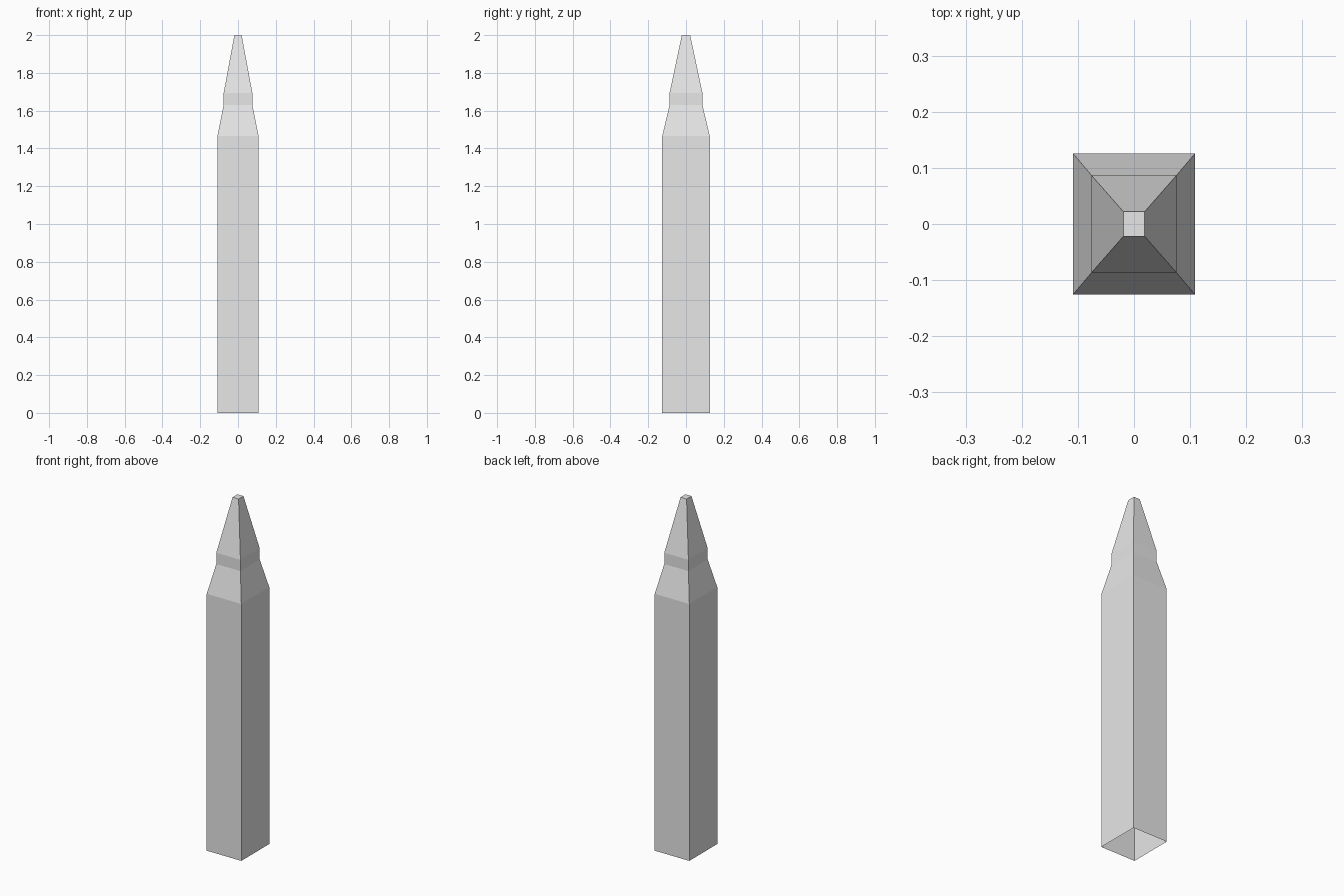
import bpy
import bmesh

cube = bpy.data.objects.get("Cube")
if cube:
    bpy.data.objects.remove(cube, do_unlink=True)

# Plain grey finish
grey = bpy.data.materials.new("light_grey")
grey.use_nodes = True
color = (0.8, 0.8, 0.8, 1.0)
grey.diffuse_color = color
grey.node_tree.nodes["Principled BSDF"].inputs["Base Color"].default_value = color

# Rectangular sections from base to tip: half width, half depth, height
sections = [
    (0.109, 0.126, 0.0),
    (0.109, 0.126, 1.465),   # top of the body
    (0.076, 0.087, 1.629),   # neck above the shoulder
    (0.076, 0.087, 1.693),   # collar
    (0.019, 0.022, 2.0),     # blunt tip
]
corners = [(-1, -1), (1, -1), (1, 1), (-1, 1)]

# Skin neighbouring sections, cap the tip and leave the base open
bm = bmesh.new()
rings = [[bm.verts.new((sx * w, sy * d, z)) for sx, sy in corners]
         for w, d, z in sections]
for low, high in zip(rings, rings[1:]):
    for i in range(4):
        j = (i + 1) % 4
        bm.faces.new((low[i], low[j], high[j], high[i]))
bm.faces.new(rings[-1])

mesh = bpy.data.meshes.new("pointed_post")
bm.to_mesh(mesh)
bm.free()
mesh.materials.append(grey)
post = bpy.data.objects.new("pointed_post", mesh)
bpy.context.collection.objects.link(post)
